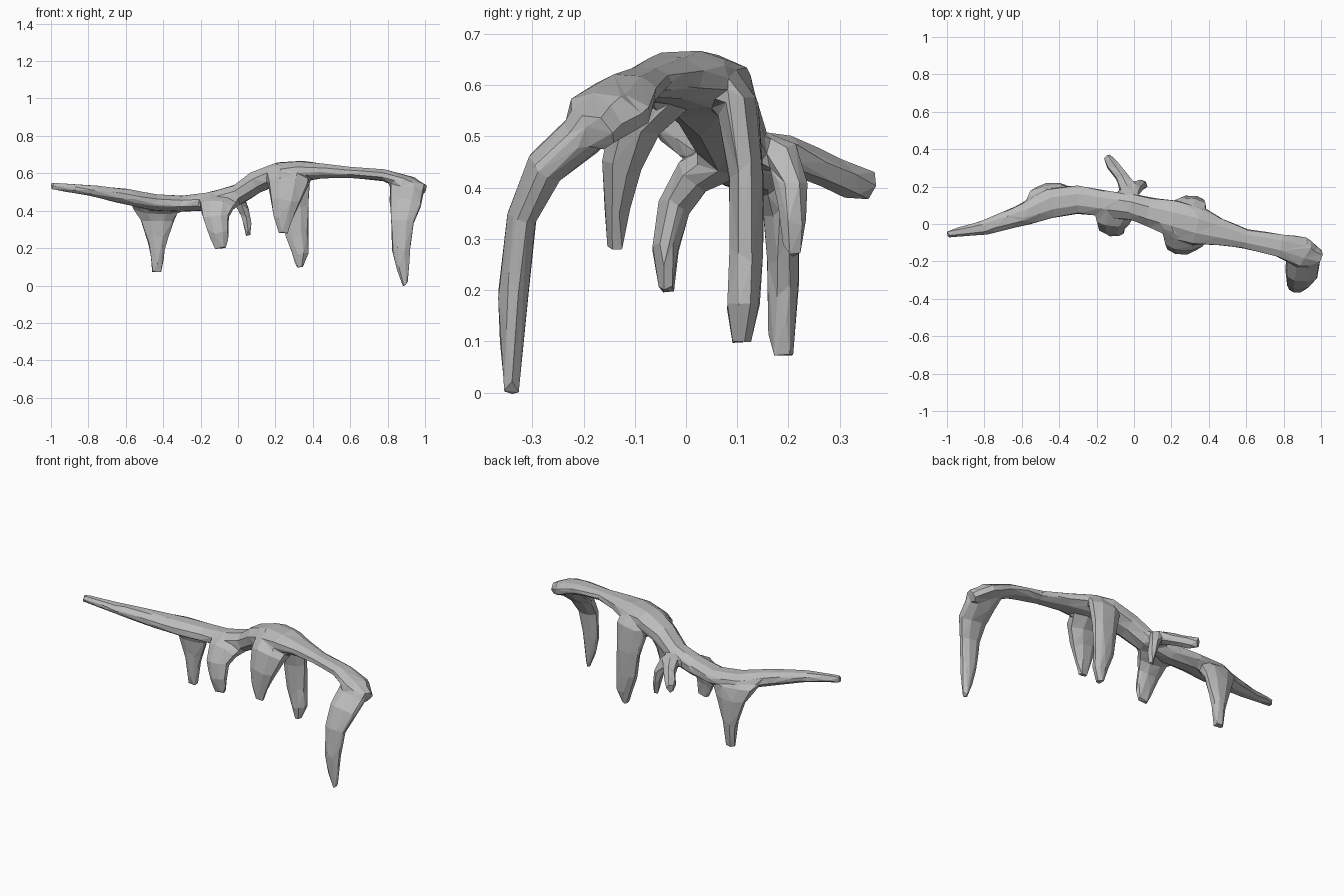
import bpy
import bmesh
import math
import random
from mathutils import Vector

random.seed(4)

default_cube = bpy.data.objects.get("Cube")
if default_cube:
    bpy.data.objects.remove(default_cube, do_unlink=True)

# Single weathered grey material
stone = bpy.data.materials.new("weathered grey")
stone.use_nodes = True
grey = (0.5, 0.5, 0.5, 1)
stone.diffuse_color = grey
stone.node_tree.nodes["Principled BSDF"].inputs["Base Color"].default_value = grey

ACROSS_X = Vector((1, 0, 0))
ACROSS_Y = Vector((0, 1, 0))


def limb(name, rings, across, sides=8, roughness=0.05):
    """Loft a faceted tube. Each ring is x, y, z, half width along
    the across axis, and half thickness at right angles to it."""
    mesh = bpy.data.meshes.new(name)
    bm = bmesh.new()
    centres = [Vector(ring[:3]) for ring in rings]
    loops = []
    for i, ring in enumerate(rings):
        before = centres[max(i - 1, 0)]
        after = centres[min(i + 1, len(rings) - 1)]
        tangent = (after - before).normalized()
        wide = (across - tangent * across.dot(tangent)).normalized()
        thick = tangent.cross(wide)
        loop = []
        for k in range(sides):
            angle = math.tau * (k + 0.5) / sides
            scale = 1.07 + random.uniform(-roughness, roughness)
            offset = wide * math.cos(angle) * ring[3] + thick * math.sin(angle) * ring[4]
            loop.append(bm.verts.new(centres[i] + offset * scale))
        loops.append(loop)
    for lower, upper in zip(loops, loops[1:]):
        for k in range(sides):
            n = (k + 1) % sides
            bm.faces.new((lower[k], lower[n], upper[n], upper[k]))
    bm.faces.new(loops[0])
    bm.faces.new(loops[-1])
    bmesh.ops.triangulate(bm, faces=bm.faces[:])
    bmesh.ops.recalc_face_normals(bm, faces=bm.faces[:])
    bm.to_mesh(mesh)
    bm.free()
    mesh.materials.append(stone)
    obj = bpy.data.objects.new(name, mesh)
    bpy.context.collection.objects.link(obj)
    return obj


# Long undulating spine
spine = limb("branching_arch", [
    (-1, -.055, .533, .02, .02),
    (-.8, -.02, .51, .04, .03),
    (-.6, .045, .475, .058, .042),
    (-.45, .11, .445, .08, .045),
    (-.3, .13, .438, .075, .042),
    (-.15, .11, .45, .07, .05),
    (0, .09, .487, .07, .055),
    (.1, .06, .555, .08, .06),
    (.22, .025, .602, .1, .06),
    (.34, -.01, .613, .1, .055),
    (.45, -.04, .613, .075, .04),
    (.6, -.08, .605, .055, .03),
    (.78, -.115, .59, .065, .032),
    (.9, -.15, .55, .085, .04),
    (.99, -.185, .505, .045, .038),
], ACROSS_Y)

# Curved front leg at the left end
front_leg = limb("front_leg", [
    (.88, -.13, .56, .075, .035),
    (.905, -.2, .505, .095, .045),
    (.895, -.275, .44, .085, .038),
    (.88, -.322, .34, .062, .03),
    (.872, -.336, .2, .05, .03),
    (.88, -.341, .1, .036, .025),
    (.893, -.342, -.005, .013, .016),
], ACROSS_X)

# Pair of legs under the crown of the arch
crown_front_leg = limb("crown_front_leg", [
    (.27, -.01, .61, .13, .05),
    (.265, -.095, .54, .105, .055),
    (.252, -.125, .45, .08, .04),
    (.242, -.135, .36, .052, .026),
    (.243, -.137, .275, .026, .015),
], ACROSS_X)
crown_rear_leg = limb("crown_rear_leg", [
    (.28, .045, .628, .1, .04),
    (.29, .1, .56, .095, .042),
    (.305, .117, .42, .077, .034),
    (.313, .118, .28, .064, .034),
    (.335, .112, .17, .044, .032),
    (.328, .107, .093, .018, .02),
], ACROSS_X)

# Short leg on the front of the middle
middle_leg = limb("middle_leg", [
    (-.1, .09, .46, .12, .04),
    (-.115, .015, .425, .09, .04),
    (-.12, -.025, .36, .07, .032),
    (-.105, -.04, .28, .055, .026),
    (-.09, -.037, .195, .034, .015),
], ACROSS_X)

# Broad tapering leg on the rear right
rear_leg = limb("rear_leg", [
    (-.42, .12, .45, .17, .035),
    (-.435, .17, .41, .125, .042),
    (-.43, .185, .35, .09, .036),
    (-.43, .188, .28, .068, .033),
    (-.43, .188, .2, .043, .032),
    (-.432, .188, .07, .027, .023),
], ACROSS_X)

# Two small twigs growing from the back
drooping_twig = limb("drooping_twig", [
    (-.03, .13, .48, .04, .035),
    (.005, .19, .465, .034, .032),
    (.035, .208, .4, .028, .03),
    (.05, .208, .33, .024, .026),
    (.055, .208, .263, .014, .015),
], ACROSS_X, sides=6)
back_twig = limb("back_twig", [
    (-.01, .11, .48, .055, .04),
    (-.04, .2, .465, .045, .035),
    (-.07, .26, .44, .033, .033),
    (-.12, .32, .412, .032, .033),
    (-.148, .363, .405, .021, .03),
], ACROSS_X, sides=6)


def apply_modifier(kind, **settings):
    """Add a modifier to the active object and make it permanent."""
    modifier = bpy.context.object.modifiers.new(kind.lower(), kind)
    for key, value in settings.items():
        setattr(modifier, key, value)
    bpy.ops.object.modifier_apply(modifier=modifier.name)


# Fuse the limbs, soften the joints, then reduce to broad flat facets
bpy.ops.object.select_all(action="DESELECT")
for part in (spine, front_leg, crown_front_leg, crown_rear_leg,
             middle_leg, rear_leg, drooping_twig, back_twig):
    part.select_set(True)
bpy.context.view_layer.objects.active = spine
bpy.ops.object.join()
apply_modifier("REMESH", mode="VOXEL", voxel_size=0.009)
apply_modifier("SMOOTH", factor=0.5, iterations=8)
spine.data.calc_loop_triangles()
apply_modifier("DECIMATE", ratio=900 / len(spine.data.loop_triangles))
bpy.ops.object.shade_flat()
